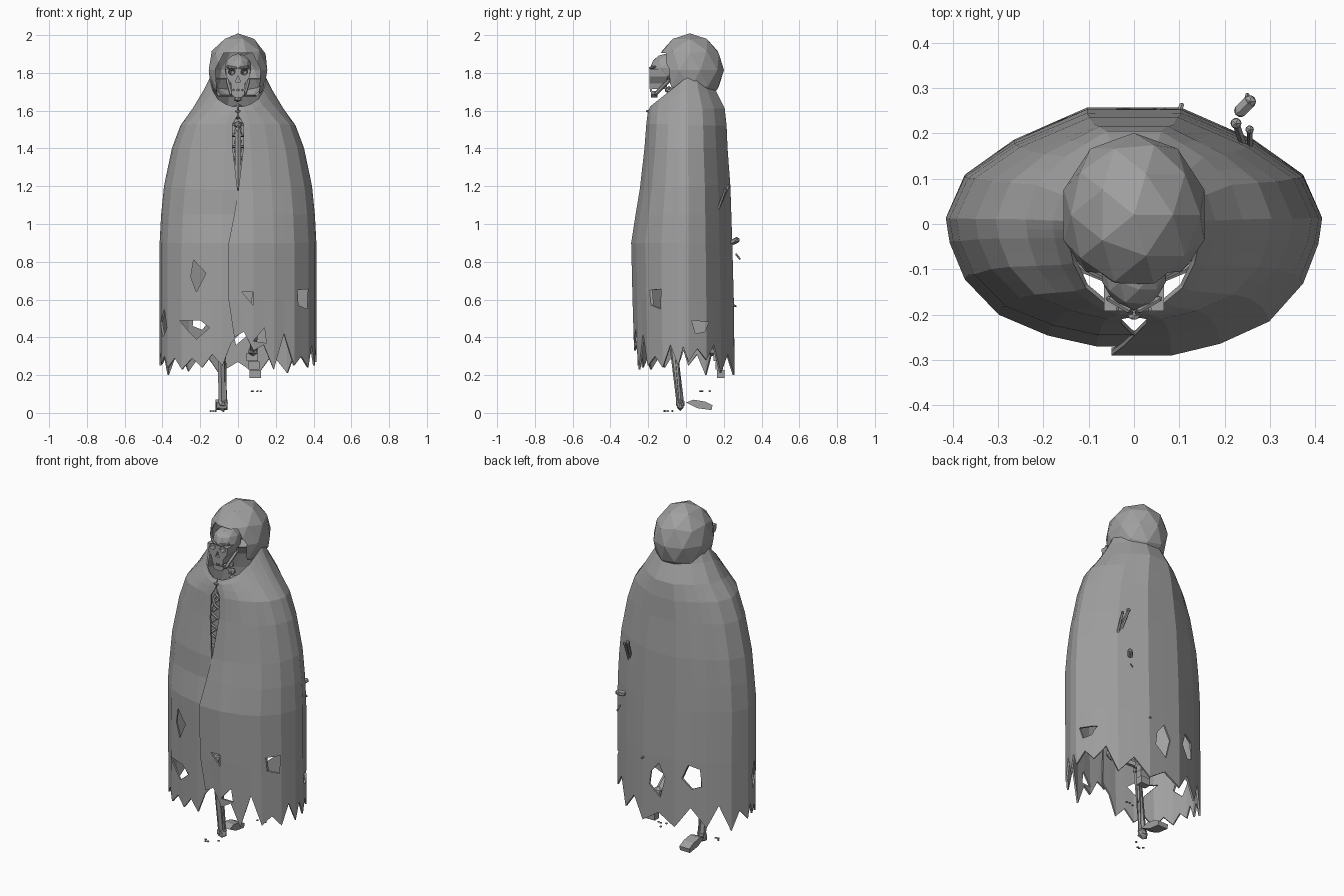
import bpy, bmesh, math, random
from mathutils import Vector

random.seed(4)
cube = bpy.data.objects.get("Cube")
if cube:
    bpy.data.objects.remove(cube, do_unlink=True)

GREY = bpy.data.materials.new("weathered grey")
GREY.use_nodes = True
GREY.diffuse_color = (.35, .35, .35, 1)
GREY.node_tree.nodes["Principled BSDF"].inputs["Base Color"].default_value = (.35, .35, .35, 1)


def finish(name, bm):
    me = bpy.data.meshes.new(name)
    bm.to_mesh(me)
    bm.free()
    me.materials.append(GREY)
    ob = bpy.data.objects.new(name, me)
    bpy.context.collection.objects.link(ob)
    return ob


def prism(bm, pts, axis, lo, hi):
    """Extrude a 2D outline (across, z) along x or y."""
    def at(p, d):
        return (p[0], d, p[1]) if axis == 'y' else (d, p[0], p[1])
    a = [bm.verts.new(at(p, lo)) for p in pts]
    b = [bm.verts.new(at(p, hi)) for p in pts]
    faces = [bm.faces.new(a), bm.faces.new(b[::-1])]
    for i in range(len(a)):
        j = (i + 1) % len(a)
        faces.append(bm.faces.new((a[i], b[i], b[j], a[j])))
    bmesh.ops.recalc_face_normals(bm, faces=faces)


def blob(bm, c, s, sub=1):
    vs = bmesh.ops.create_icosphere(bm, subdivisions=sub, radius=1)["verts"]
    for v in vs:
        v.co = Vector([v.co[k] * s[k] + c[k] for k in range(3)])


def block(bm, c, s):
    vs = bmesh.ops.create_cube(bm, size=1)["verts"]
    for v in vs:
        v.co = Vector([v.co[k] * s[k] + c[k] for k in range(3)])


def rod(bm, p, q, r, knob=1.5):
    """Bone shaft with a knob at each end."""
    p, q = Vector(p), Vector(q)
    vs = bmesh.ops.create_cone(bm, cap_ends=True, segments=6, radius1=r,
                               radius2=r, depth=(q - p).length)["verts"]
    rot = (q - p).to_track_quat('Z', 'Y')
    for v in vs:
        v.co = rot @ v.co + (p + q) / 2
    for e in (p, q):
        blob(bm, e, (r * knob,) * 3)


def carve(ob, cutter_bm, thickness=0):
    """Thicken a sheet, subtract the cutter and keep the result."""
    cutter = finish("cutter", cutter_bm)
    cutter.hide_render = True
    if thickness:
        s = ob.modifiers.new("thickness", 'SOLIDIFY')
        s.thickness, s.offset = thickness, 0
    b = ob.modifiers.new("cut", 'BOOLEAN')
    b.object, b.operation, b.solver = cutter, 'DIFFERENCE', 'EXACT'
    me = bpy.data.meshes.new_from_object(
        ob.evaluated_get(bpy.context.evaluated_depsgraph_get()))
    ob.modifiers.clear()
    ob.data = me
    bpy.data.objects.remove(cutter, do_unlink=True)


# Cloak: cross-section lofted down rows
# row: z back, z front, half width, y front, y back, left and right seam x
ROWS = [(1.77, 1.62, .145, -.185, .13, .002, -.002),
        (1.71, 1.60, .175, -.195, .15, .002, -.002),
        (1.61, 1.57, .235, -.20, .20, .004, -.004),
        (1.52, 1.53, .30, -.205, .21, .028, -.028),
        (1.40, 1.40, .345, -.215, .215, .028, -.028),
        (1.20, 1.18, .387, -.24, .23, .002, -.002),
        (1.05, 1.05, .402, -.262, .235, -.02, .02),
        (.90, .90, .41, -.285, .24, -.05, 0),
        (.60, .60, .41, -.278, .248, -.05, 0),
        (0, 0, .41, -.27, .252, -.02, .01)]
HALF = [(.2, -1), (.46, -.91), (.72, -.74), (.9, -.45), (.98, -.15),
        (1, .05), (.9, .42), (.64, .72), (.25, 1)]
HEM = [40, 43, 33, 36, 23, 42, 25, 30, 24, 36, 25, 35, 27,
       34, 28, 36, 21, 31, 20, 27, 21, 33, 22, 35, 20, 31,
       25, 33, 26, 30, 24, 29, 23, 29, 24, 31, 25, 37, 42]


def ring(row):
    zb, zf, w, yf, yb, xl, xr = row
    k = .93 if zf < 1.1 else 1          # right flap tucks under the left
    left = [(xl, yf)] + [(x * w, y * (-yf if y < 0 else yb)) for x, y in HALF]
    right = [(-x * w, y * (-yf * k if y < 0 else yb)) for x, y in HALF[::-1]]
    pts = left + right + [(xr, yf * k)]
    out = []
    for i, p in enumerate(pts):
        if i:
            out.append(((p[0] + pts[i - 1][0]) / 2, (p[1] + pts[i - 1][1]) / 2))
        out.append(p)
    return [Vector((x, y, zb + (zf - zb) * max(0, y / yf))) for x, y in out]


bm = bmesh.new()
grid = []
for r, row in enumerate(ROWS):
    pts = ring(row)
    if r == len(ROWS) - 1:
        for p, h in zip(pts, HEM):
            p.z = h / 100
    grid.append([bm.verts.new(p) for p in pts])
for up, low in zip(grid, grid[1:]):
    for i in range(len(up) - 1):
        bm.faces.new((up[i], low[i], low[i + 1], up[i + 1]))
cloak = finish("cloak", bm)

# Torn holes in the cloak
bm = bmesh.new()
for pts in [[(-.235, .81), (-.17, .74), (-.22, .64), (-.25, .72)],
            [(-.31, .49), (-.2, .49), (-.15, .45), (-.22, .39), (-.25, .42)],
            [(.02, .64), (.08, .64), (.08, .57)],
            [(.315, .65), (.37, .655), (.365, .55), (.32, .57)],
            [(.08, .38), (.14, .45), (.15, .37)]]:
    prism(bm, pts, 'y', -.4, 0)
for pts in [[(.06, .42), (.05, .5), (0, .56), (-.04, .48), (-.01, .36)],
            [(-.14, .5), (-.17, .58), (-.23, .56), (-.24, .46), (-.19, .44)]]:
    prism(bm, pts, 'y', .05, .4)
prism(bm, [(.03, .49), (.12, .48), (.1, .43), (.05, .42)], 'x', .25, .5)
prism(bm, [(-.08, .55), (-.03, .48), (-.06, .4), (-.11, .45)], 'x', -.5, -.25)
carve(cloak, bm, .01)

# Hood: faceted shell with a face opening
bm = bmesh.new()
blob(bm, (0, .02, 1.815), (.157, .175, .188), 2)
bmesh.ops.bisect_plane(bm, geom=bm.verts[:] + bm.edges[:] + bm.faces[:],
                       plane_co=(0, 0, 1.68), plane_no=(0, 0, -1), clear_outer=True)
hood = finish("hood", bm)
bm = bmesh.new()
arch = [(.05, 1.6), (.11, 1.68), (.12, 1.82), (.075, 1.905)]
prism(bm, arch + [(-x, z) for x, z in arch[::-1]], 'y', -.4, 0)
carve(hood, bm, .012)

# Skull with carved sockets
bm = bmesh.new()
blob(bm, (0, -.1, 1.825), (.074, .09, .078), 2)
skull = finish("skull", bm)
bm = bmesh.new()
muzzle = [(.066, 1.82), (.062, 1.78), (.038, 1.745), (.034, 1.715)]
prism(bm, muzzle + [(-x, z) for x, z in muzzle[::-1]], 'y', -.192, -.1)
face = finish("face_bones", bm)
for part in (skull, face):
    bm = bmesh.new()
    for s in (-1, 1):
        blob(bm, (s * .033, -.195, 1.805), (.021, .05, .019))
    prism(bm, [(-.013, 1.752), (.013, 1.752), (0, 1.787)], 'y', -.3, -.165)
    carve(part, bm)

# Jaw, teeth and brows
bm = bmesh.new()
chin = [(.036, 1.705), (.034, 1.685), (.018, 1.67)]
prism(bm, chin + [(-x, z) for x, z in chin[::-1]], 'y', -.185, -.15)
for s in (-1, 1):
    rod(bm, (s * .036, -.16, 1.69), (s * .055, -.09, 1.76), .01, 1.1)
    rod(bm, (s * .012, -.19, 1.826), (s * .055, -.165, 1.832), .007, 1)
for i in range(-3, 4):
    block(bm, (i * .009, -.185, 1.711), (.007, .012, .022))
finish("jaw_and_teeth", bm)

# Spine, pelvis and clasp
bm = bmesh.new()
for i in range(18):
    t = i / 17
    blob(bm, (0, -.09 + .12 * math.sin(t * 2.2), 1.71 - .78 * t), (.024, .024, .02))
blob(bm, (0, .02, .9), (.13, .06, .07))
finish("spine_and_pelvis", bm)
bm = bmesh.new()
blob(bm, (0, -.202, 1.597), (.016, .01, .008))
finish("clasp", bm)

# Ribs and breastbone
bm = bmesh.new()
rod(bm, (0, -.13, 1.5), (0, -.15, 1.2), .018, 1.2)
for k in range(6):
    z, w = 1.5 - .06 * k, .1 + .02 * min(k, 3)
    pts = [(w * math.sin(a), -.03 + .1 * math.cos(a), z - .03 * math.cos(a))
           for a in [math.pi * j / 8 for j in range(9)]]
    for s in (-1, 1):
        for p, q in zip(pts, pts[1:]):
            rod(bm, (s * p[0], -.06 - p[1], p[2]), (s * q[0], -.06 - q[1], q[2]), .008, 1)
finish("ribcage", bm)

# Leg bones
bm = bmesh.new()
for s in (-1, 1):
    rod(bm, (s * .1, .02, .88), (s * .09, -.08, .5), .022)
rod(bm, (-.09, -.08, .46), (-.085, -.03, .05), .02, 1.3)
rod(bm, (-.075, -.06, .44), (-.068, -.03, .06), .01)
rod(bm, (.09, -.07, .48), (.08, .14, .33), .02)
finish("leg_bones", bm)

# Feet: one flat on the ground, one hanging
bm = bmesh.new()
prism(bm, [(0, .055), (.04, .07), (.1, .06), (.14, .04), (.135, .015), (.06, .025)],
      'x', -.12, -.055)
blob(bm, (-.085, -.03, .04), (.035, .02, .03))
finish("ground_foot", bm)
bm = bmesh.new()
for i in range(3):
    block(bm, (.075 + .008 * i, .165 + .01 * i, .295 - .045 * i), (.06, .04, .042))
finish("hanging_foot", bm)

# Arm and finger bones poking through the back
bm = bmesh.new()
rod(bm, (.225, .222, 1.2), (.245, .16, 1.06), .009)
rod(bm, (.255, .208, 1.18), (.255, .16, 1.05), .007)
rod(bm, (.235, .25, .905), (.255, .27, .915), .016, 1)
rod(bm, (.245, .265, .84), (.25, .285, .815), .005, 1)
rod(bm, (.1, .25, .57), (.105, .262, .565), .006, 1)
finish("arm_fragments", bm)

# Loose crumbs
bm = bmesh.new()
for cx, cy, cz in ((-.11, -.09, .01), (.1, .1, .115)):
    for i in range(4):
        blob(bm, (cx + random.uniform(-.04, .04), cy + random.uniform(-.03, .03), cz),
             (.008, .008, .005))
finish("bone_crumbs", bm)
